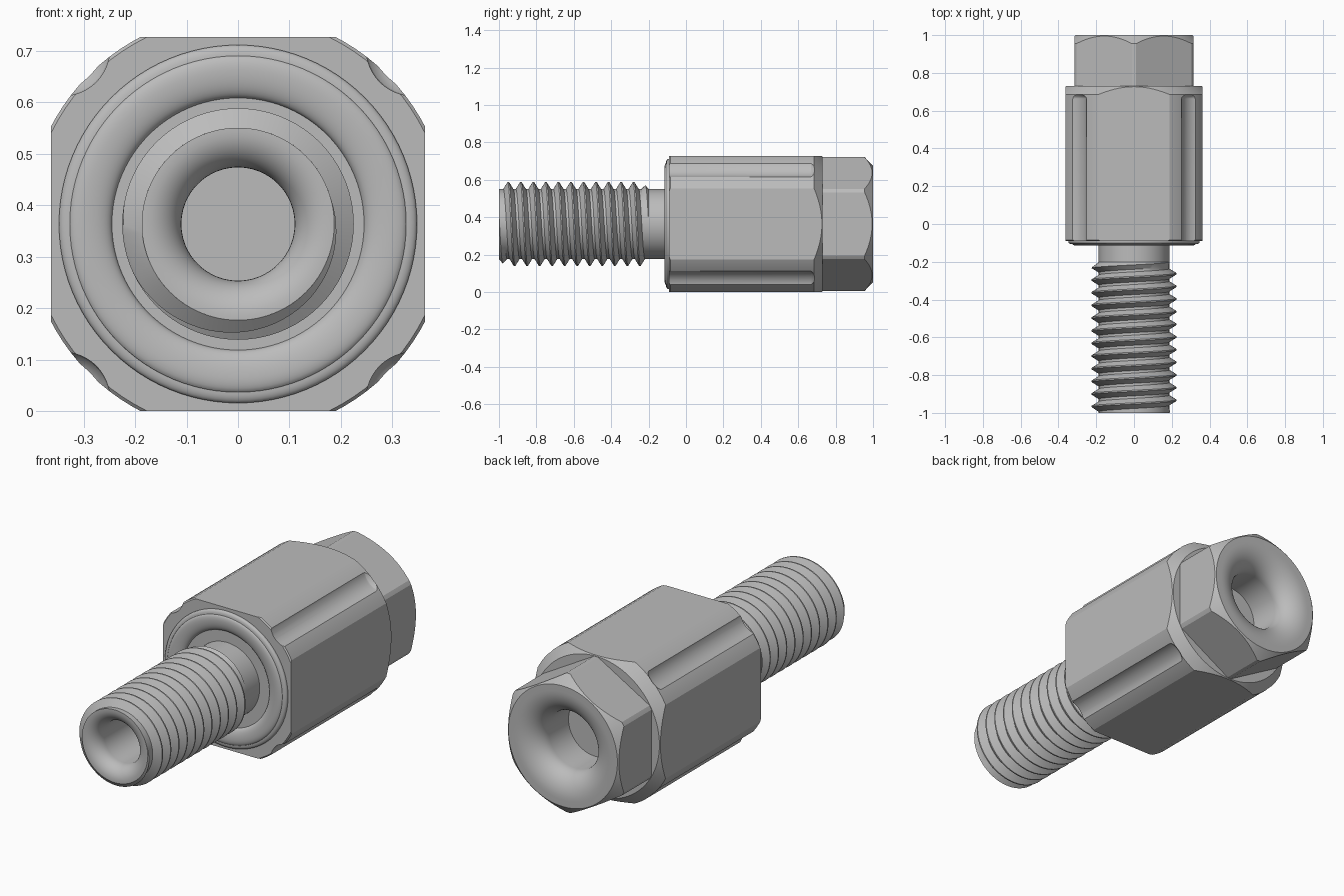
import bpy, bmesh, math
from mathutils import Matrix, Vector

if "Cube" in bpy.data.objects:
    bpy.data.objects.remove(bpy.data.objects["Cube"])

HALF = 0.3635                      # half width of the square body
AXIS = Matrix.Translation((0, 0, HALF))

steel = bpy.data.materials.new("grey_steel")
steel.use_nodes = True
steel.diffuse_color = (0.5, 0.5, 0.5, 1)
steel.node_tree.nodes["Principled BSDF"].inputs["Base Color"].default_value = (0.5, 0.5, 0.5, 1)


def finish(name, bm):
    """Weld, orient and link a part whose axis runs along y."""
    bmesh.ops.remove_doubles(bm, verts=bm.verts, dist=1e-5)
    bmesh.ops.dissolve_degenerate(bm, edges=bm.edges, dist=1e-5)
    bmesh.ops.recalc_face_normals(bm, faces=bm.faces)
    bmesh.ops.transform(bm, matrix=AXIS, verts=bm.verts)
    mesh = bpy.data.meshes.new(name)
    bm.to_mesh(mesh)
    bm.free()
    mesh.materials.append(steel)
    obj = bpy.data.objects.new(name, mesh)
    bpy.context.collection.objects.link(obj)
    return obj


def ring_point(r, y, t):
    return Vector((r * math.sin(t), y, r * math.cos(t)))


def lathe(name, profile, sides=96):
    """Revolve (radius, y) points around the y axis."""
    bm = bmesh.new()
    rings = [[bm.verts.new(ring_point(r, y, math.tau * i / sides)) for i in range(sides)]
             for r, y in profile]
    for a, b in zip(rings, rings[1:]):
        for i in range(sides):
            k = (i + 1) % sides
            bm.faces.new((a[i], a[k], b[k], b[i]))
    return finish(name, bm)


def prism(name, outline, y0, y1):
    """Extrude an (x, z) outline along y."""
    bm = bmesh.new()
    face = bm.faces.new([bm.verts.new((x, y0, z)) for x, z in outline])
    new = bmesh.ops.extrude_face_region(bm, geom=[face])["geom"]
    bmesh.ops.translate(bm, vec=(0, y1 - y0, 0),
                        verts=[v for v in new if isinstance(v, bmesh.types.BMVert)])
    return finish(name, bm)


def arc(cr, cy, rr, ry, a0, a1, n=10):
    """Elliptic arc of (radius, y) points, angles in degrees."""
    angles = [math.radians(a0 + (a1 - a0) * i / n) for i in range(n + 1)]
    return [(cr + rr * math.cos(a), cy + ry * math.sin(a)) for a in angles]


def cut(obj, tool, operation):
    """Apply a boolean and discard the tool."""
    mod = obj.modifiers.new("cut", "BOOLEAN")
    mod.operation, mod.object, mod.solver = operation, tool, "EXACT"
    graph = bpy.context.evaluated_depsgraph_get()
    result = bpy.data.meshes.new_from_object(obj.evaluated_get(graph))
    obj.modifiers.clear()
    obj.data = result
    bpy.data.objects.remove(tool)


def smooth(obj, angle=28):
    bpy.ops.object.select_all(action="DESELECT")
    obj.select_set(True)
    bpy.context.view_layer.objects.active = obj
    bpy.ops.object.shade_smooth_by_angle(angle=math.radians(angle))


# Square body with turned corners and a conical rear chamfer
body = lathe("square_body", [(0, -0.09), (0.404, -0.09), (0.41, -0.084),
                             (0.41, 0.685), (0.36, 0.73), (0, 0.73)])
square = [(-HALF, -HALF), (HALF, -HALF), (HALF, HALF), (-HALF, HALF)]
cut(body, prism("square_tool", square, -0.5, 1.2), "INTERSECT")

# Round-ended flutes along the four corners
for sx in (-1, 1):
    for sz in (-1, 1):
        flute = lathe("flute_tool", [(0, -0.3), (0.091, -0.3)]
                      + arc(0, 0.66, 0.091, 0.045, 0, 90, 8), 48)
        flute.location = (sx * 0.34, 0, sz * 0.34)
        bpy.context.view_layer.update()
        cut(body, flute, "DIFFERENCE")
smooth(body, 20)

# Rounded sealing collar on the front of the body
collar = lathe("front_collar", [(0.348, -0.085), (0.348, -0.095)]
               + arc(0.327, -0.095, 0.021, 0.012, 0, -90, 6)
               + arc(0.30, -0.105, 0.027, 0.01, 0, -90, 6)
               + arc(0.30, -0.091, 0.055, 0.024, -90, -180, 10)
               + [(0.18, -0.091)])
smooth(collar)

# Hexagonal nut with a flared blind bore
nut = lathe("hex_nut", [(0, 0.725), (0.358, 0.725), (0.358, 0.955), (0.31, 1.0), (0.277, 1.0)]
            + arc(0.277, 0.9, 0.127, 0.1, 90, 180, 12) + [(0.15, 0.74), (0, 0.74)])
hexagon = [(0.364 * math.sin(math.tau * i / 6), 0.364 * math.cos(math.tau * i / 6))
           for i in range(6)]
cut(nut, prism("hex_tool", hexagon, 0.5, 1.2), "INTERSECT")
smooth(nut, 20)

# Neck and flared blind hole of the stud
ROOT, CREST, START, END, PITCH = 0.187, 0.225, -1.0, -0.2, 0.067
neck = lathe("stud_neck", [(ROOT, END), (ROOT, -0.08)])
smooth(neck)
hole = lathe("stud_hole", [(ROOT, START), (0.18, START)]
             + arc(0.18, START + 0.07, 0.07, 0.07, -90, -180, 10)
             + [(0.11, -0.6), (0, -0.6)])
smooth(hole)

# Right-hand helical thread, tapering out at both ends
tooth = [(0, ROOT), (0.2, ROOT), (0.55, CREST), (0.65, CREST)]
sides, turns = 72, 16
bm = bmesh.new()
columns = []
for i in range(sides + 1):
    turn = i / sides
    column = []
    for k in range(-2, turns):
        for frac, r in tooth:
            y = min(max(-0.95 + (k + frac - 0.6 + turn) * PITCH, START), END)
            limit = ROOT + min(y - START, END - y) * 1.2
            column.append(bm.verts.new(ring_point(min(r, limit), y, math.tau * turn)))
    columns.append(column)
for a, b in zip(columns, columns[1:]):
    for j in range(len(a) - 1):
        bm.faces.new((a[j], b[j], b[j + 1], a[j + 1]))
thread = finish("stud_thread", bm)
smooth(thread)
